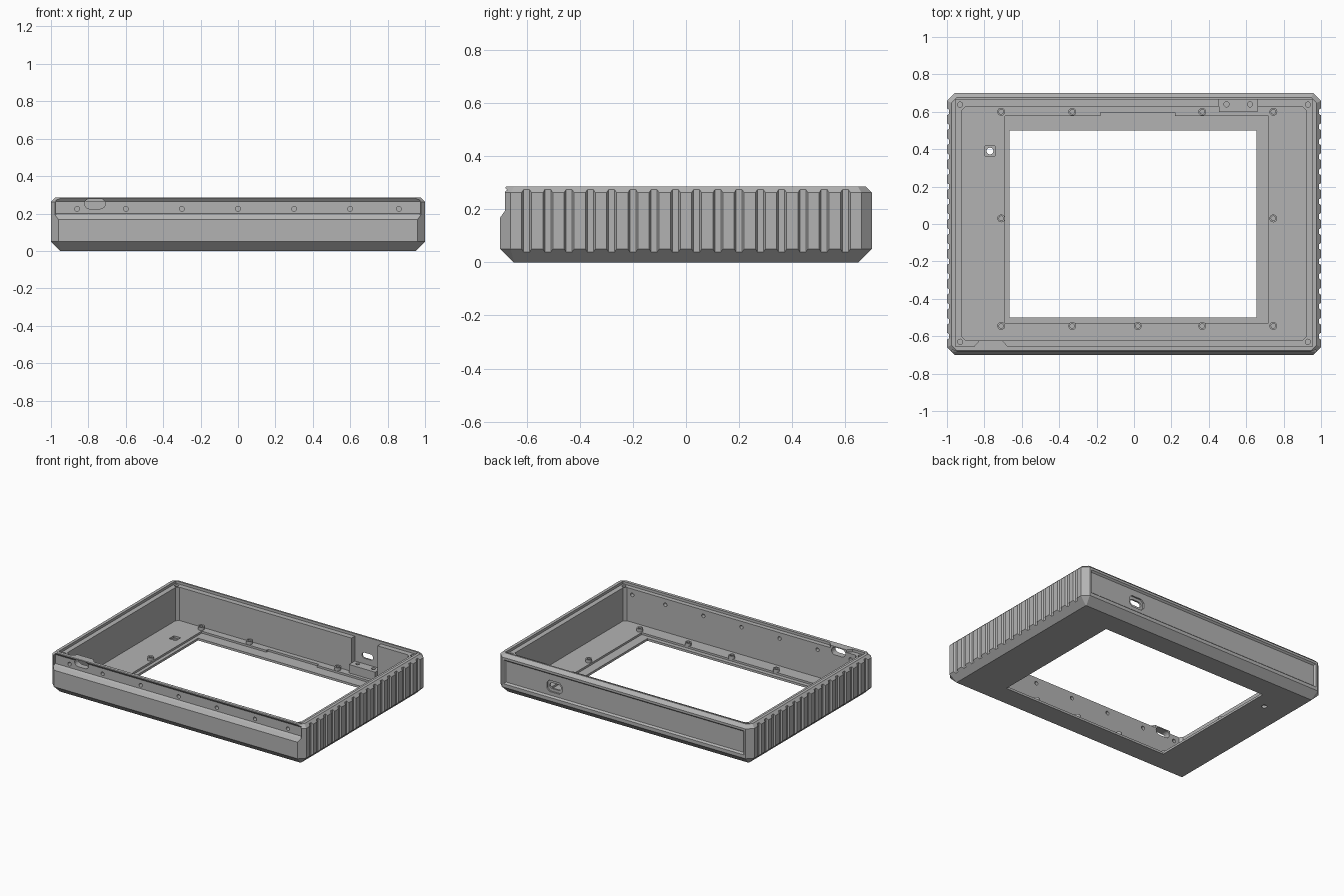
import bpy, bmesh
from math import sin, cos, pi

if "Cube" in bpy.data.objects:
    bpy.data.objects.remove(bpy.data.objects["Cube"])

grey = bpy.data.materials.new("matte grey")
grey.use_nodes = True
GREY = (0.45, 0.45, 0.45, 1)
grey.diffuse_color = GREY
grey.node_tree.nodes["Principled BSDF"].inputs["Base Color"].default_value = GREY

HEIGHT, FLOOR = 0.285, 0.03


def place(points, axis, h):
    """Put a 2D outline on a plane across the given axis."""
    turn = {"x": lambda a, b: (h, a, b),
            "y": lambda a, b: (a, h, b),
            "z": lambda a, b: (a, b, h)}[axis]
    return [turn(a, b) for a, b in points]


def rect(x0, x1, y0, y1, c=0.0):
    """Rectangle outline, with cut corners when c is given."""
    if not c:
        return [(x0, y0), (x1, y0), (x1, y1), (x0, y1)]
    return [(x0 + c, y0), (x1 - c, y0), (x1, y0 + c), (x1, y1 - c),
            (x1 - c, y1), (x0 + c, y1), (x0, y1 - c), (x0, y0 + c)]


def circle(x, y, r, n=20):
    return [(x + r * cos(2 * pi * i / n), y + r * sin(2 * pi * i / n)) for i in range(n)]


def pill(x, y, w, h, n=8):
    """Slot outline with round ends."""
    r, out = h / 2, []
    for side, start in ((1, -pi / 2), (-1, pi / 2)):
        for i in range(n + 1):
            a = start + pi * i / n
            out.append((x + side * (w / 2 - r) + r * cos(a), y + r * sin(a)))
    return out


def loft(rings):
    """Closed solid through a stack of rings."""
    return rings


def prism(points, axis, a, b):
    return [place(points, axis, a), place(points, axis, b)]


def solid(name, parts):
    bm = bmesh.new()
    for rings in parts:
        loops = [[bm.verts.new(p) for p in ring] for ring in rings]
        n = len(loops[0])
        bm.faces.new(loops[0])
        bm.faces.new(loops[-1])
        for low, high in zip(loops, loops[1:]):
            for i in range(n):
                j = (i + 1) % n
                bm.faces.new((low[i], low[j], high[j], high[i]))
    bmesh.ops.recalc_face_normals(bm, faces=bm.faces)
    mesh = bpy.data.meshes.new(name)
    bm.to_mesh(mesh)
    bm.free()
    mesh.materials.append(grey)
    obj = bpy.data.objects.new(name, mesh)
    bpy.context.scene.collection.objects.link(obj)
    return obj


def cut(obj, parts):
    """Subtract a group of solids and discard the cutter."""
    cutter = solid("cutter", parts)
    cutter.hide_render = True
    mod = obj.modifiers.new("cut", "BOOLEAN")
    mod.operation, mod.solver, mod.object = "DIFFERENCE", "EXACT", cutter
    deps = bpy.context.evaluated_depsgraph_get()
    mesh = bpy.data.meshes.new_from_object(obj.evaluated_get(deps))
    obj.modifiers.clear()
    obj.data = mesh
    bpy.data.objects.remove(cutter)


# Outer shell: chamfered block
def shell_ring(inset, corner, z):
    return place(rect(-1 + inset, 1 - inset, -0.7 + inset, 0.7 - inset, corner), "z", z)


case = solid("case_body", [[shell_ring(0.05, 0.003, 0), shell_ring(0, 0.04, 0.05),
                            shell_ring(0, 0.04, 0.262), shell_ring(0.023, 0.03, HEIGHT)]])

# Main cavity, then the stepped lid ledge with a thicker patch at the front slot
cut(case, [prism(rect(-0.92, 0.92, -0.623, 0.628, 0.02), "z", FLOOR, 0.4)])
ledge = [(-0.955, -0.655), (-0.855, -0.655), (-0.82, -0.615), (-0.71, -0.615),
         (-0.675, -0.655), (0.955, -0.655), (0.955, 0.665), (-0.955, 0.665)]
cut(case, [prism(ledge, "z", 0.267, 0.4)])

# Screen seat and screen opening
seat = [(-0.69, -0.53), (0.72, -0.53), (0.72, 0.577), (0.22, 0.577),
        (0.22, 0.595), (-0.18, 0.595), (-0.18, 0.577), (-0.69, 0.577)]
cut(case, [prism(seat, "z", 0.016, 0.1),
           prism(rect(-0.797, -0.743, 0.363, 0.417), "z", 0.016, 0.1)])
cut(case, [prism(rect(-0.665, 0.655, -0.5, 0.5), "z", -0.1, 0.1),
           prism(circle(-0.77, 0.39, 0.018), "z", -0.1, 0.1)])

# Front step with sloped shoulder, and undercut below the front lip
step = [(-0.8, 0.165), (-0.702, 0.165), (-0.682, 0.193), (-0.682, 0.4), (-0.8, 0.4)]
cut(case, [prism(step, "x", -1.2, 1.2)])
undercut = [(-0.72, 0.19), (-0.682, 0.193), (-0.667, 0.2), (-0.667, 0.264),
            (-0.682, 0.283), (-0.72, 0.283)]
cut(case, [prism(undercut, "x", -0.972, 0.972)])

# Grip grooves on both sides
grooves = []
for k in range(16):
    y = -0.6 + 0.08 * k
    for s in (-1, 1):
        outline = [(s * 1.01, y - 0.025), (s * 0.988, y - 0.011),
                   (s * 0.988, y + 0.011), (s * 1.01, y + 0.025)]
        grooves.append(prism(outline, "z", -0.1, 0.4))
cut(case, grooves)

# Front wall screw holes and button slot
front_holes = [prism(circle(x, 0.225, 0.013), "y", -0.8, -0.55)
               for x in (-0.86, -0.6, -0.3, 0, 0.3, 0.6, 0.86)]
front_holes.append(prism(pill(-0.765, 0.252, 0.11, 0.054), "y", -0.8, -0.55))
cut(case, front_holes)

# Lid screw holes in the ledge corners
cut(case, [prism(circle(s * 0.93, y, 0.014), "z", 0.15, 0.4)
           for s in (-1, 1) for y in (-0.63, 0.638)])

# Back panel recess with bevelled border
cut(case, [[place(rect(-0.95, 0.95, 0.07, 0.25), "y", 0.705),
            place(rect(-0.935, 0.935, 0.085, 0.235), "y", 0.688)]])

# Connector pocket inside the back wall, port recess and port hole
cut(case, [prism(rect(0.455, 0.66, 0.5, 0.665), "z", 0.09, 0.4)])
cut(case, [prism(rect(0.495, 0.615, 0.11, 0.19, 0.02), "y", 0.677, 0.8)])
cut(case, [prism(pill(0.555, 0.15, 0.09, 0.04), "y", 0.6, 0.8)])

# Connector shelf
shelf = solid("connector_shelf", [prism(rect(0.455, 0.66, 0.6, 0.629), "z", FLOOR - 0.002, 0.09)])
for part in (case, shelf):
    cut(part, [prism(circle(x, 0.64, 0.014), "z", 0.05, 0.12) for x in (0.495, 0.62)])

# Screen standoffs around the opening
spots = [(x, 0.6) for x in (-0.71, -0.33, 0.365, 0.745)]
spots += [(x, -0.545) for x in (-0.71, -0.33, 0.02, 0.365, 0.745)]
spots += [(-0.71, 0.03), (0.745, 0.03)]
standoffs = solid("screen_standoffs",
                  [prism(circle(x, y, 0.021), "z", FLOOR - 0.005, FLOOR + 0.022) for x, y in spots])
cut(standoffs, [prism(circle(x, y, 0.012), "z", FLOOR, 0.1) for x, y in spots])
